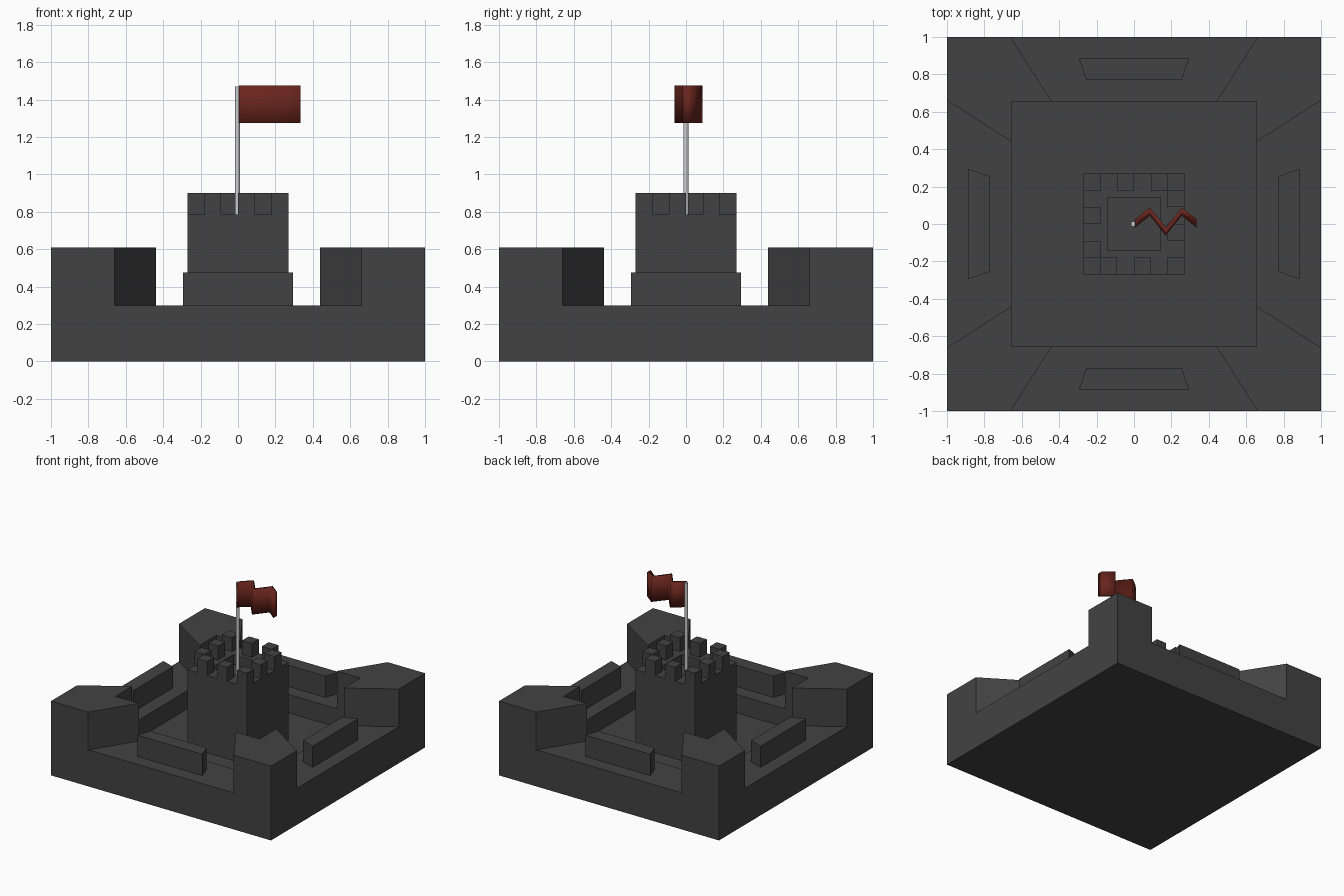
import bpy, bmesh, math
from mathutils import Matrix, Vector

if "Cube" in bpy.data.objects:
    bpy.data.objects.remove(bpy.data.objects["Cube"])


def material(name, rgb):
    m = bpy.data.materials.new(name)
    m.diffuse_color = (*rgb, 1)
    m.use_nodes = True
    m.node_tree.nodes["Principled BSDF"].inputs["Base Color"].default_value = m.diffuse_color
    return m


STONE = material("dark_stone", (0.055, 0.055, 0.055))
CLOTH = material("red_cloth", (0.14, 0.018, 0.012))


def prism(bm, pts, z0, z1, turn=0, bottom=True):
    """Extrude a counter-clockwise plan outline upwards."""
    rot = Matrix.Rotation(turn, 3, 'Z')
    lo = [bm.verts.new(rot @ Vector((x, y, z0))) for x, y in pts]
    hi = [bm.verts.new(rot @ Vector((x, y, z1))) for x, y in pts]
    n = len(pts)
    for i in range(n):
        j = (i + 1) % n
        bm.faces.new((lo[i], lo[j], hi[j], hi[i]))
    if bottom:
        bm.faces.new(lo[::-1])
    bm.faces.new(hi)


def rect(x0, x1, y0, y1):
    return [(x0, y0), (x1, y0), (x1, y1), (x0, y1)]


def square_loft(bm, rings, bottom=True):
    """Join square rings given as (half width, height), outside to inside."""
    loops = [[bm.verts.new((x, y, z)) for x, y in rect(-h, h, -h, h)] for h, z in rings]
    for a, b in zip(loops, loops[1:]):
        for i in range(4):
            j = (i + 1) % 4
            bm.faces.new((a[i], a[j], b[j], b[i]))
    if bottom:
        bm.faces.new(loops[0][::-1])
    bm.faces.new(loops[-1])


def finish(bm, name, mat=None):
    mesh = bpy.data.meshes.new(name)
    bm.to_mesh(mesh)
    bm.free()
    ob = bpy.data.objects.new(name, mesh)
    bpy.context.collection.objects.link(ob)
    if mat:
        mesh.materials.append(mat)
    return ob


QUARTERS = [i * math.pi / 2 for i in range(4)]

# base block with sunken courtyard
bm = bmesh.new()
square_loft(bm, [(1, 0), (1, 0.61), (0.655, 0.61), (0.655, 0.15)])
base = finish(bm, "base", STONE)

# flared notches cut in each side, leaving the corner bastions
bm = bmesh.new()
for a in QUARTERS:
    prism(bm, [(-0.79, -1.2), (0.79, -1.2), (0.34, -0.5), (-0.34, -0.5)], 0.3, 1, a)
cutter = finish(bm, "notch_cutter")
mod = base.modifiers.new("notches", 'BOOLEAN')
mod.operation = 'DIFFERENCE'
mod.solver = 'EXACT'
mod.object = cutter
bpy.context.view_layer.objects.active = base
base.select_set(True)
bpy.ops.object.modifier_apply(modifier=mod.name)
bpy.data.objects.remove(cutter)

# low wall on the middle of each side
bm = bmesh.new()
for a in QUARTERS:
    prism(bm, [(-0.295, -0.885), (0.295, -0.885), (0.255, -0.77), (-0.255, -0.77)],
          0.3, 0.475, a, bottom=False)
finish(bm, "low_walls", STONE)

# central tower with sunken roof
bm = bmesh.new()
square_loft(bm, [(0.27, 0.15), (0.27, 0.785), (0.143, 0.785), (0.143, 0.705)], bottom=False)
finish(bm, "tower", STONE)

# battlements: every second cell around the tower edge
bm = bmesh.new()
for i in range(6):
    for j in range(6):
        if (i + j) % 2 and (i in (0, 5) or j in (0, 5)):
            x, y = -0.27 + 0.09 * i, -0.27 + 0.09 * j
            prism(bm, rect(x, x + 0.09, y, y + 0.09), 0.785, 0.9, bottom=False)
finish(bm, "battlements", STONE)

# flagpole
bpy.ops.mesh.primitive_cylinder_add(vertices=12, radius=0.014, depth=0.765,
                                    location=(-0.003, 0, 1.0875))
bpy.context.object.name = "flagpole"
bpy.ops.object.shade_smooth_by_angle(angle=math.radians(40))

# folded flag
bm = bmesh.new()
front = [(0.005, -0.02), (0.085, 0.045), (0.17, -0.062), (0.255, 0.045), (0.335, -0.02)]
back = [(0.335, 0.025), (0.255, 0.087), (0.17, -0.018), (0.085, 0.087), (0.005, 0.025)]
prism(bm, front + back, 1.275, 1.475)
flag = finish(bm, "flag", CLOTH)
flag.data.shade_smooth()
